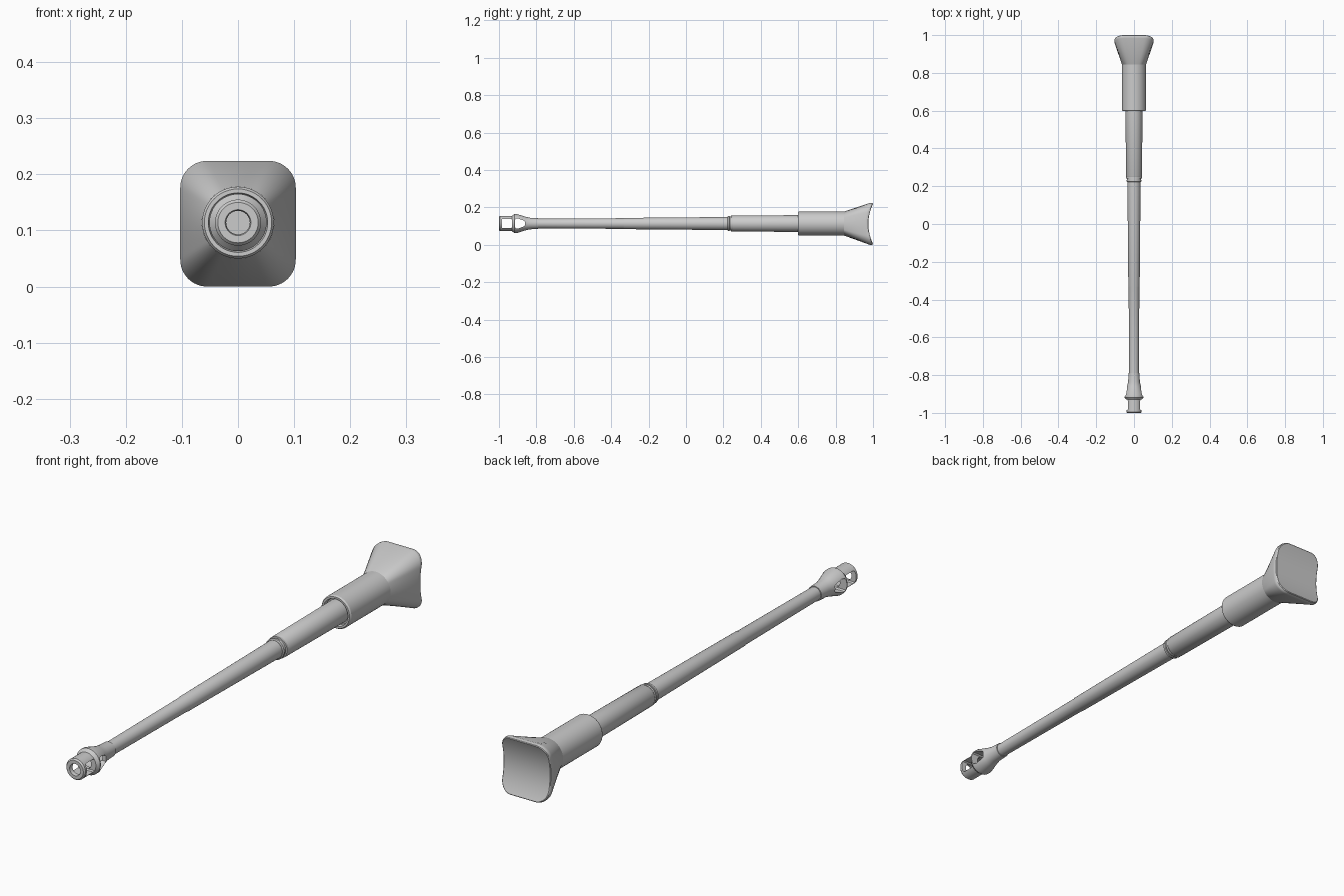
import bpy, bmesh, math
from mathutils import Vector

if "Cube" in bpy.data.objects:
    bpy.data.objects.remove(bpy.data.objects["Cube"])

AXIS_Z = 0.114      # height of the bore axis
SEG = 48

grey = bpy.data.materials.new("steel grey")
grey.diffuse_color = (0.6, 0.6, 0.6, 1)
grey.use_nodes = True
grey.node_tree.nodes["Principled BSDF"].inputs["Base Color"].default_value = grey.diffuse_color


def finish(bm, name, angle=30):
    bmesh.ops.recalc_face_normals(bm, faces=bm.faces)
    me = bpy.data.meshes.new(name)
    bm.to_mesh(me)
    bm.free()
    ob = bpy.data.objects.new(name, me)
    bpy.context.collection.objects.link(ob)
    me.materials.append(grey)
    smooth(ob, angle)
    return ob


def smooth(ob, angle=30):
    bpy.ops.object.select_all(action='DESELECT')
    ob.select_set(True)
    bpy.context.view_layer.objects.active = ob
    bpy.ops.object.shade_smooth_by_angle(angle=math.radians(angle))


def lathe(name, profile, closed=False):
    """Revolve (y, radius) points about the bore axis."""
    bm = bmesh.new()
    rings = []
    for y, r in profile:
        if r == 0:
            rings.append([bm.verts.new((0, y, AXIS_Z))] * SEG)
        else:
            rings.append([bm.verts.new((r * math.sin(a), y, AXIS_Z + r * math.cos(a)))
                          for a in (2 * math.pi * i / SEG for i in range(SEG))])
    pairs = list(zip(rings, rings[1:]))
    if closed:
        pairs.append((rings[-1], rings[0]))
    for a, b in pairs:
        for i in range(SEG):
            j = (i + 1) % SEG
            bm.faces.new(list(dict.fromkeys((a[i], a[j], b[j], b[i]))))
    return finish(bm, name)


def slot(name, outline):
    """Cutter through the brake along x, from (y, half height) points."""
    pts = [(y, h) for y, h in outline] + [(y, -h) for y, h in reversed(outline)]
    bm = bmesh.new()
    ends = [[bm.verts.new((x, y, AXIS_Z + h)) for y, h in pts] for x in (-0.1, 0.1)]
    for e in ends:
        bm.faces.new(e)
    for i in range(len(pts)):
        j = (i + 1) % len(pts)
        bm.faces.new((ends[0][i], ends[0][j], ends[1][j], ends[1][i]))
    ob = finish(bm, name)
    ob.hide_render = True
    ob.hide_set(True)
    return ob


# Muzzle brake: bored shell with flared middle, cut by two side slots
brake = lathe("muzzle_brake", [
    (-0.992, 0.021), (-1.0, 0.023), (-1.0, 0.036), (-0.994, 0.041), (-0.93, 0.041),
    (-0.918, 0.051), (-0.905, 0.051), (-0.86, 0.037), (-0.835, 0.031), (-0.79, 0.029),
    (-0.79, 0.024), (-0.82, 0.021)], closed=True)
cutters = [
    slot("front_slot", [(-0.985, 0.021), (-0.98, 0.025), (-0.935, 0.025), (-0.93, 0.021)]),
    slot("rear_slot", [(-0.914, 0.021), (-0.909, 0.026), (-0.895, 0.026),
                       (-0.868, 0.016), (-0.862, 0.011)])]
for c in cutters:
    mod = brake.modifiers.new(c.name, 'BOOLEAN')
    mod.object = c
    mod.operation = 'DIFFERENCE'
    mod.solver = 'EXACT'
    bpy.context.view_layer.objects.active = brake
    bpy.ops.object.modifier_apply(modifier=mod.name)
for c in cutters:
    bpy.data.objects.remove(c)
smooth(brake)

# Tapered barrel, closed inside the brake
lathe("barrel", [(-0.815, 0), (-0.815, 0.0255), (-0.335, 0.0285), (-0.33, 0.030),
                 (0.23, 0.035), (0.23, 0)])

# Collar rings at the front of the thermal sleeve
lathe("collar", [(0.222, 0), (0.222, 0.036), (0.225, 0.040), (0.233, 0.040),
                 (0.234, 0.037), (0.240, 0.037), (0.241, 0.042), (0.25, 0.042), (0.25, 0)])

# Inner sleeve
lathe("inner_sleeve", [(0.248, 0), (0.248, 0.040), (0.253, 0.0425), (0.63, 0.045), (0.63, 0)])

# Outer sleeve with a recessed front lip
lathe("outer_sleeve", [(0.612, 0), (0.612, 0.050), (0.598, 0.053), (0.598, 0.060),
                       (0.604, 0.064), (0.85, 0.064), (0.85, 0)])

# Mantlet: round-to-rectangle flare with a concave curved back
HW, HH, RC, N = 0.103, 0.112, 0.048, 128


def rounded_rect(a):
    """Point where a ray at angle a (from up) meets the rounded rectangle."""
    dx, dz = abs(math.sin(a)), abs(math.cos(a))
    t = min(HW / dx if dx > 1e-9 else 9, HH / dz if dz > 1e-9 else 9)
    cx, cz = HW - RC, HH - RC
    if dx * t > cx and dz * t > cz:
        b = dx * cx + dz * cz
        t = b + math.sqrt(b * b - cx * cx - cz * cz + RC * RC)
    return math.sin(a) * t, math.cos(a) * t


def back(z):
    return 0.975 + 0.025 * (z / HH) ** 2


bm = bmesh.new()
angles = [2 * math.pi * i / N for i in range(N)]
rings = [[bm.verts.new((0.064 * math.sin(a), 0.845, AXIS_Z + 0.064 * math.cos(a)))
          for a in angles]]
for scale, dy in ((1, -0.017), (1, -0.008), (0.985, -0.002), (0.96, 0)):
    ring = []
    for a in angles:
        x, z = rounded_rect(a)
        ring.append(bm.verts.new((x * scale, back(z) + dy, HH + z * scale)))
    rings.append(ring)
for a, b in zip(rings, rings[1:]):
    for i in range(N):
        j = (i + 1) % N
        bm.faces.new((a[i], a[j], b[j], b[i]))
# Curved back face in strips of equal height
last = rings[-1]
for i in range(N // 2):
    j = i + 1
    if abs(last[i].co.z - last[j].co.z) > 1e-5:
        quad = (last[i], last[j], last[(N - j) % N], last[(N - i) % N])
        bm.faces.new(list(dict.fromkeys(quad)))
finish(bm, "mantlet", 35)
